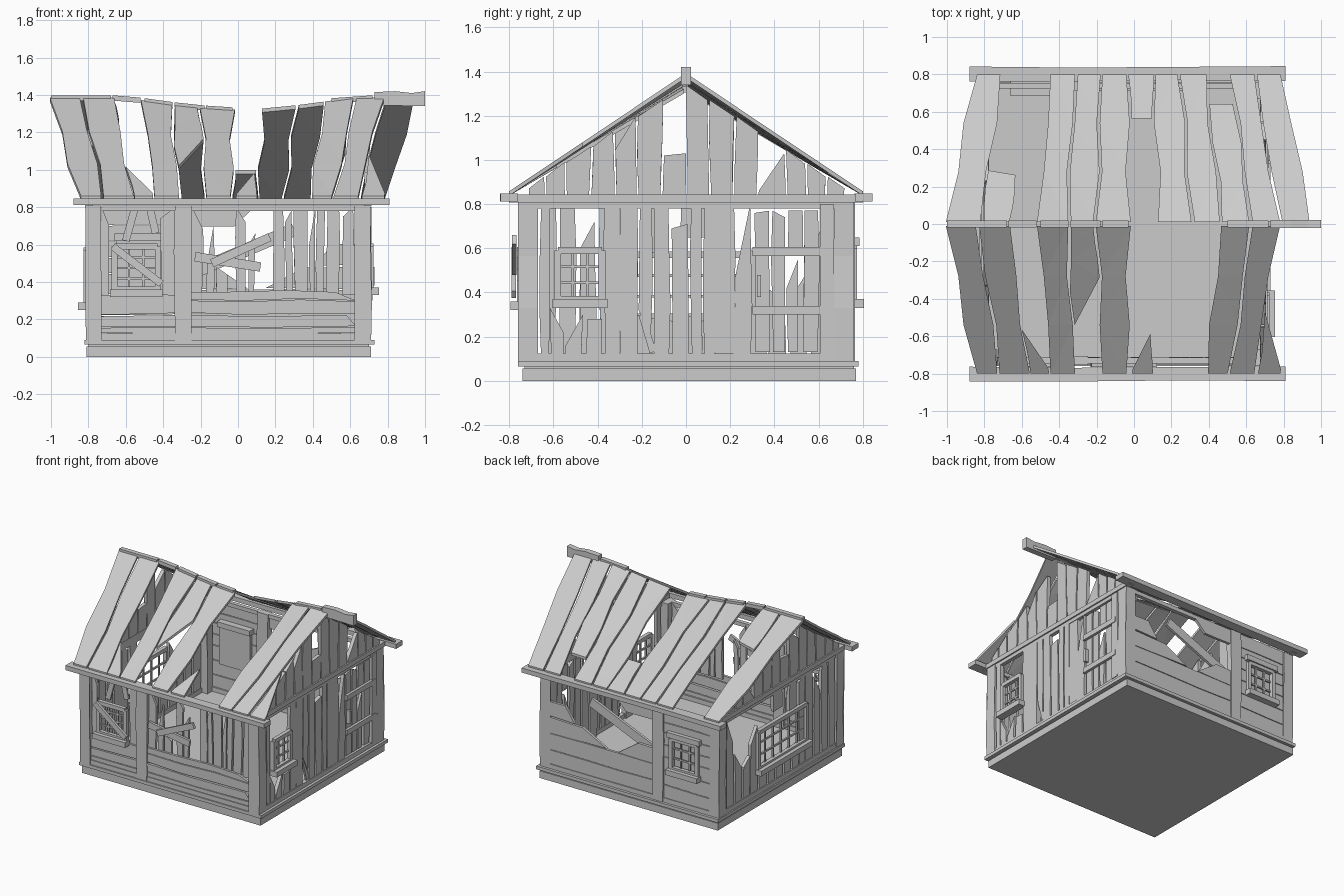
import bpy, bmesh, math
from mathutils import Vector


# Wall and roof planes: u runs along, v runs up, w points outward
def front(u, v, w): return (u, -0.725 - w, v)
def back(u, v, w): return (u, 0.735 + w, v)
def right(u, v, w): return (0.685 + w, u, v)
def left(u, v, w): return (-0.785 - w, u, v)
def flip(place): return lambda u, v, w: place(v, u, w)


def ridge(x):
    return 1.30 + 0.065 * min(1, abs(x) / 0.6) ** 1.5


def roof(s):
    def place(u, v, w):
        x = u * (0.84 + 0.16 * v) - 0.01 * (1 - v)
        return (x, s * (0.01 + 0.79 * (1 - v)), 0.838 + (ridge(u) - 0.838) * v + w * 1.15)
    return place


def plate(name, pts, place, t, w=0):
    """Prism from a flat outline laid on a plane."""
    bm = bmesh.new()
    lo = [bm.verts.new(place(u, v, w)) for u, v in pts]
    hi = [bm.verts.new(place(u, v, w + t)) for u, v in pts]
    n = len(pts)
    bm.faces.new(lo[::-1])
    bm.faces.new(hi)
    for i in range(n):
        j = (i + 1) % n
        bm.faces.new((lo[i], lo[j], hi[j], hi[i]))
    bmesh.ops.triangulate(bm, faces=[f for f in bm.faces if len(f.verts) > 4])
    bmesh.ops.recalc_face_normals(bm, faces=bm.faces)
    me = bpy.data.meshes.new(name)
    bm.to_mesh(me)
    bm.free()
    ob = bpy.data.objects.new(name, me)
    bpy.context.collection.objects.link(ob)
    return ob


def plank(name, place, u0, u1, b0, t0, b1=None, t1=None, t=0.02, w=0, amp=0.008):
    """Warped board; b/t are bottom and top heights of its two edges."""
    b1 = b0 if b1 is None else b1
    t1 = t0 if t1 is None else t1

    def edge(u, b, tp):
        return [(u + amp * math.sin(u * 17 + v * 8), v)
                for v in (b + (tp - b) * f for f in (0, 0.33, 0.66, 1))]
    return plate(name, edge(u1, b1, t1) + edge(u0, b0, t0)[::-1], place, t, w)


def bar(name, place, p, q, width, t=0.02, w=0.02):
    p, q = Vector(p), Vector(q)
    d = (q - p).normalized()
    n = Vector((-d.y, d.x)) * width / 2
    return plate(name, [p - n, q - n, q + n, p + n], place, t, w)


def window(place, u0, u1, v0, v1, nu, nv, w=0.01):
    """Frame with glazing bars and a sill."""
    for i in range(nu + 1):
        u = u0 + (u1 - u0) * i / nu
        k = 0.03 if i in (0, nu) else 0.012
        bar("window_upright", place, (u, v0), (u, v1), k, k, w)
    for i in range(nv + 1):
        v = v0 + (v1 - v0) * i / nv
        k = 0.03 if i in (0, nv) else 0.012
        bar("window_crossbar", place, (u0, v), (u1, v), k, k, w)
    bar("window_sill", place, (u0 - 0.025, v0 - 0.02), (u1 + 0.025, v0 - 0.02), 0.04, 0.06, w)


def box(name, x0, x1, y0, y1, z0, z1):
    return plate(name, [(x0, y0), (x1, y0), (x1, y1), (x0, y1)],
                 lambda u, v, w: (u, v, w), z1 - z0, z0)


# Foundation and floor
box("foundation", -0.81, 0.71, -0.74, 0.77, 0, 0.055)
box("floor_slab", -0.82, 0.73, -0.76, 0.78, 0.065, 0.09)
box("floor_bed", -0.80, 0.70, -0.73, 0.76, 0.055, 0.065)

# Corner and intermediate posts
for x0, x1 in ((-0.81, -0.735), (0.63, 0.71)):
    for y0, y1 in ((-0.76, -0.67), (0.67, 0.76)):
        plank("corner_post", lambda u, v, w: (u, y0 + w, v), x0, x1, 0.09, 0.81, t=y1 - y0)
for place in (front, back):
    plank("middle_post", place, -0.34, -0.25, 0.09, 0.81, t=0.05, w=-0.02, amp=0.004)
plank("side_post", right, -0.30, -0.22, 0.09, 0.81, t=0.04, w=-0.02, amp=0.003)
plank("door_post", right, 0.13, 0.22, 0.09, 0.81, t=0.035, w=-0.02, amp=0.004)

# Bottom rails, top rails, eave beams, tie beams
for place, a, b in ((front, -0.73, 0.63), (back, -0.73, 0.63), (right, -0.67, 0.67), (left, -0.67, 0.67)):
    bar("bottom_rail", place, (a, 0.107), (b, 0.107), 0.035, 0.035, -0.01)
    bar("top_rail", place, (a, 0.795), (b, 0.795), 0.03, 0.03, -0.01)
for y in (-0.84, 0.765):
    plank("eave_beam", lambda u, v, w: (v, u + y, w), 0, 0.075, -0.88, 0.81, t=0.035, w=0.812, amp=0.004)
for place in (right, left):
    bar("tie_beam", place, (-0.8, 0.825), (0.8, 0.825), 0.035, 0.04, -0.01)

# Front wall: low horizontal boards
F = flip(front)
plank("front_board", F, 0.125, 0.155, -0.73, 0.63, amp=0.003)
plank("front_board", F, 0.16, 0.22, -0.73, 0.63, t1=0.58, amp=0.004)
plank("front_board", F, 0.23, 0.30, -0.25, 0.63, amp=0.006)
plank("front_board", F, 0.305, 0.35, -0.25, 0.63, t1=0.52, amp=0.006)
plank("front_board", F, 0.23, 0.33, -0.73, -0.34, amp=0.004)

# Front wall: upper broken uprights and the boarded openings
for u0, u1, t0, t1 in ((-0.73, -0.69, 0.8, 0.7), (-0.41, -0.34, 0.74, 0.8), (-0.25, -0.19, 0.8, 0.68),
                       (-0.17, -0.13, 0.5, 0.7), (-0.12, -0.06, 0.48, 0.44), (-0.01, 0.04, 0.8, 0.72),
                       (0.06, 0.09, 0.6, 0.66), (0.19, 0.245, 0.8, 0.8), (0.255, 0.29, 0.72, 0.78),
                       (0.30, 0.37, 0.8, 0.8), (0.385, 0.41, 0.6, 0.8), (0.42, 0.46, 0.8, 0.78),
                       (0.475, 0.54, 0.8, 0.8), (0.56, 0.62, 0.75, 0.8)):
    plank("front_upright", front, u0, u1, 0.33, t0, t1=t1, w=-0.015, amp=0.005)
for p, q in (((-0.55, 0.8), (-0.60, 0.62)), ((-0.47, 0.79), (-0.44, 0.66))):
    bar("front_splinter", front, p, q, 0.04, 0.015, -0.01)
window(front, -0.66, -0.43, 0.36, 0.59, 3, 4)
bar("window_board", front, (-0.67, 0.59), (-0.41, 0.39), 0.04, w=0.045)
bar("crossed_board", front, (-0.23, 0.535), (0.12, 0.48), 0.05)
bar("crossed_board", front, (-0.14, 0.50), (0.17, 0.64), 0.045, w=0.042)

# Back wall: boards around the window, broken bay beside it
B = flip(back)
for z0, z1, a, b in ((0.125, 0.22, -0.73, -0.34), (0.225, 0.33, -0.73, -0.34), (0.335, 0.44, -0.73, -0.64),
                     (0.445, 0.53, -0.73, -0.64), (0.535, 0.62, -0.73, -0.64), (0.335, 0.44, -0.40, -0.34),
                     (0.445, 0.53, -0.40, -0.34), (0.535, 0.62, -0.40, -0.34), (0.625, 0.70, -0.73, -0.34),
                     (0.705, 0.785, -0.73, -0.34), (0.125, 0.23, -0.25, 0.63), (0.235, 0.36, -0.25, 0.63)):
    plank("back_board", B, z0, z1, a, b, amp=0.003)
plank("back_board_broken", B, 0.365, 0.48, -0.25, 0.05, t1=-0.12, amp=0.004)
plank("back_board_broken", B, 0.365, 0.48, 0.15, 0.63, b1=0.35, amp=0.004)
plank("back_board_broken", B, 0.49, 0.60, 0.42, 0.63, b1=0.5, amp=0.004)
plank("back_board_broken", B, 0.70, 0.79, -0.25, -0.02, t1=0.08, amp=0.004)
bar("hanging_board", back, (-0.22, 0.46), (0.3, 0.68), 0.07, w=-0.02)
window(back, -0.63, -0.41, 0.37, 0.60, 3, 3)
bar("window_lintel", back, (-0.66, 0.63), (-0.38, 0.63), 0.04, 0.05, 0)
bar("window_backing", back, (-0.65, 0.48), (-0.39, 0.48), 0.30, 0.03, -0.035)
bar("window_backing_rail", back, (-0.66, 0.64), (-0.38, 0.64), 0.04, 0.05, -0.05)

# Right wall: upright planks
for u0, u1, b0, b1, t0, t1 in ((-0.66, -0.62, .12, .12, .8, .8), (-0.37, -0.305, .12, .12, .8, .8),
                               (-0.61, -0.55, .12, .12, .33, .22), (-0.54, -0.47, .12, .12, .16, .3),
                               (-0.45, -0.385, .12, .12, .28, .28), (-0.21, -0.155, .32, .2, .8, .8),
                               (-0.14, -0.075, .12, .12, .8, .8), (-0.06, 0.01, .12, .12, .69, .71),
                               (0.022, 0.065, .12, .12, .8, .8), (0.08, 0.13, .12, .12, .8, .8),
                               (0.22, 0.295, .12, .12, .48, .8)):
    plank("right_plank", right, u0, u1, b0, t0, b1, t1, t=0.028, w=-0.008, amp=0.005)
bar("right_splinter", right, (-0.15, 0.13), (-0.2, 0.3), 0.03, 0.015, 0)
window(right, -0.58, -0.38, 0.37, 0.59, 3, 3)

# Door with battens, frame and handle
for u0, u1, t0, t1 in ((0.315, 0.375, .76, .77), (0.39, 0.445, .77, .74), (0.46, 0.505, .42, .55), (0.535, 0.6, .77, .77)):
    plank("door_plank", right, u0, u1, 0.13, t0, t1=t1, w=-0.005, amp=0.005)
plank("door_plank_stub", right, 0.46, 0.525, 0.6, 0.77, b1=0.58, w=-0.005, amp=0.005)
plank("door_jamb", right, 0.61, 0.67, 0.12, 0.8, t=0.03, amp=0.003)
for z in (0.32, 0.585):
    bar("door_batten", right, (0.30, z), (0.65, z), 0.04, 0.02, 0.015)
bar("door_handle", right, (0.33, 0.38), (0.33, 0.48), 0.018, 0.03, 0.015)

# Left wall: upright planks around a wide window
for u0, u1, b, t0, t1 in ((-0.66, -0.59, .12, .8, .8), (-0.57, -0.50, .12, .8, .8), (-0.48, -0.41, .12, .6, .72),
                          (-0.39, -0.31, .12, .8, .8), (-0.30, -0.23, .12, .8, .76), (-0.22, -0.14, .12, .3, .28),
                          (-0.12, -0.05, .12, .3, .26), (-0.03, 0.05, .12, .28, .3), (0.07, 0.15, .12, .27, .3),
                          (0.17, 0.26, .12, .3, .28), (0.28, 0.36, .12, .62, .5), (0.37, 0.45, .12, .42, .36),
                          (0.47, 0.55, .12, .36, .5), (0.57, 0.66, .12, .6, .8), (-0.20, -0.11, .58, .8, .8),
                          (-0.02, 0.08, .65, .8, .8)):
    plank("left_plank", left, u0, u1, b, t0, t1=t1, t=0.025, w=-0.006, amp=0.005)
window(left, -0.30, 0.28, 0.29, 0.57, 6, 3)

# Gable planks, cut to the roof slope, some snapped
edges = (-0.72, -0.64, -0.54, -0.43, -0.325, -0.22, -0.105, 0, 0.105, 0.22, 0.325, 0.45, 0.55, 0.64, 0.72)
for place in (right, left):
    for i, (a, b) in enumerate(zip(edges, edges[1:])):
        top = [0.84 + 0.52 * (1 - abs(y) / 0.8) - 0.02 for y in (a, b)]
        if i == 6:
            top = [1.02, 1.03]
        if i == 10:
            top = [0.86, 1.03]
        if i == 4 and place is right:
            top[0] -= 0.08
        if i in (5, 8) and place is left:
            top = [1.1, 1.2]
        plank("gable_plank", place, a + 0.005, b - 0.005, 0.84, top[0], t1=top[1], t=0.028, w=-0.008, amp=0.006)

# Roof planks: edges at the ridge, then bottom and top of each edge along the slope
front_roof = ((-1, -.845), (-.83, -.665), (-.66, -.52, 0, .3, 0, .04), (-.51, -.365), (-.35, -.205, .33, 1, .65, 1),
              (-.19, -.03), (0, .12, 0, .03, 0, .27), (.47, .62), (.635, .77), (.79, .95, 0, .42, 0, .03))
back_roof = ((-1, -.825), (-.81, -.67, .65, 1, .68, 1), (-.51, -.365), (-.35, -.205), (-.19, -.03), (-.02, .13, 0, .3, 0, .3),
             (.14, .3), (.315, .46), (.475, .62, .2, 1, .2, 1), (.635, .77), (.785, .95))
for s, rows in ((-1, front_roof), (1, back_roof)):
    for r in rows:
        b0, t0, b1, t1 = r[2:] or (0, 1, 0, 1)
        plank("roof_plank", roof(s), r[0], r[1], b0, t0, b1, t1, t=0.018, amp=0.014)

# Ridge caps following the sag, with a jutting end piece
for a, b in ((-1, -.68), (-.67, -.52), (-.5, -.35), (-.34, -.18), (-.17, -.03), (.5, .72)):
    plate("ridge_cap", [(a, ridge(a) + .005), (b, ridge(b) + .005), (b, ridge(b) + .033), (a, ridge(a) + .033)],
          lambda u, v, w: (u, w, v), 0.036, -0.018)
plate("ridge_end", [(0.73, 1.345), (1, 1.34), (1, 1.42), (0.93, 1.41), (0.84, 1.42), (0.73, 1.415)],
      lambda u, v, w: (u, w, v), 0.044, -0.022)
